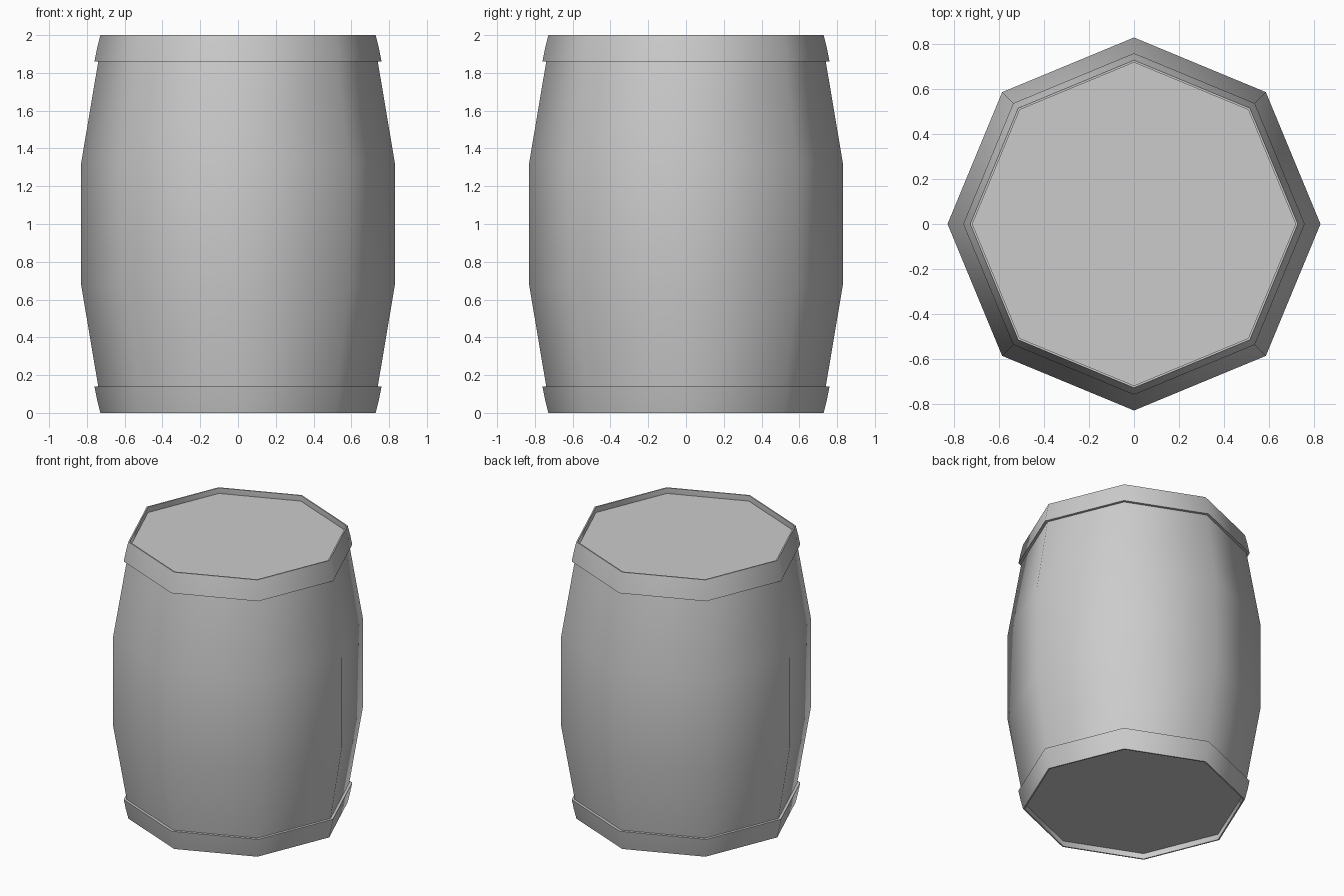
import bpy, bmesh, math

if "Cube" in bpy.data.objects:
    bpy.data.objects.remove(bpy.data.objects["Cube"])

SIDES = 8


def lathe(name, profile, closed=False):
    """Spin (radius, z) points into an eight-sided solid; open profiles get end caps."""
    bm = bmesh.new()
    rings = []
    for r, z in profile:
        rings.append([bm.verts.new((r * math.cos(i * math.tau / SIDES),
                                    r * math.sin(i * math.tau / SIDES), z))
                      for i in range(SIDES)])
    pairs = list(zip(rings, rings[1:]))
    if closed:
        pairs.append((rings[-1], rings[0]))
    for a, b in pairs:
        for i in range(SIDES):
            j = (i + 1) % SIDES
            bm.faces.new((a[i], a[j], b[j], b[i]))
    if not closed:
        bm.faces.new(rings[0])
        bm.faces.new(rings[-1])
    bmesh.ops.recalc_face_normals(bm, faces=bm.faces)
    mesh = bpy.data.meshes.new(name)
    bm.to_mesh(mesh)
    bm.free()
    obj = bpy.data.objects.new(name, mesh)
    bpy.context.collection.objects.link(obj)
    # Round the staves, keep lids and rims crisp
    bpy.ops.object.select_all(action='DESELECT')
    obj.select_set(True)
    bpy.context.view_layer.objects.active = obj
    bpy.ops.object.shade_smooth_by_angle(angle=math.radians(50))
    return obj


# Bulging body with lids set slightly inside the rims
lathe("barrel_body", [(0.724, 0.04), (0.74, 0.14), (0.83, 0.675),
                      (0.83, 1.325), (0.74, 1.86), (0.724, 1.96)])

# Flared hoops at both ends, mirrored about mid height
hoop = [(0.735, 1.86), (0.76, 1.86), (0.746, 1.93), (0.729, 2.0),
        (0.719, 2.0), (0.719, 1.95)]
lathe("top_hoop", hoop, closed=True)
lathe("bottom_hoop", [(r, 2.0 - z) for r, z in hoop], closed=True)
